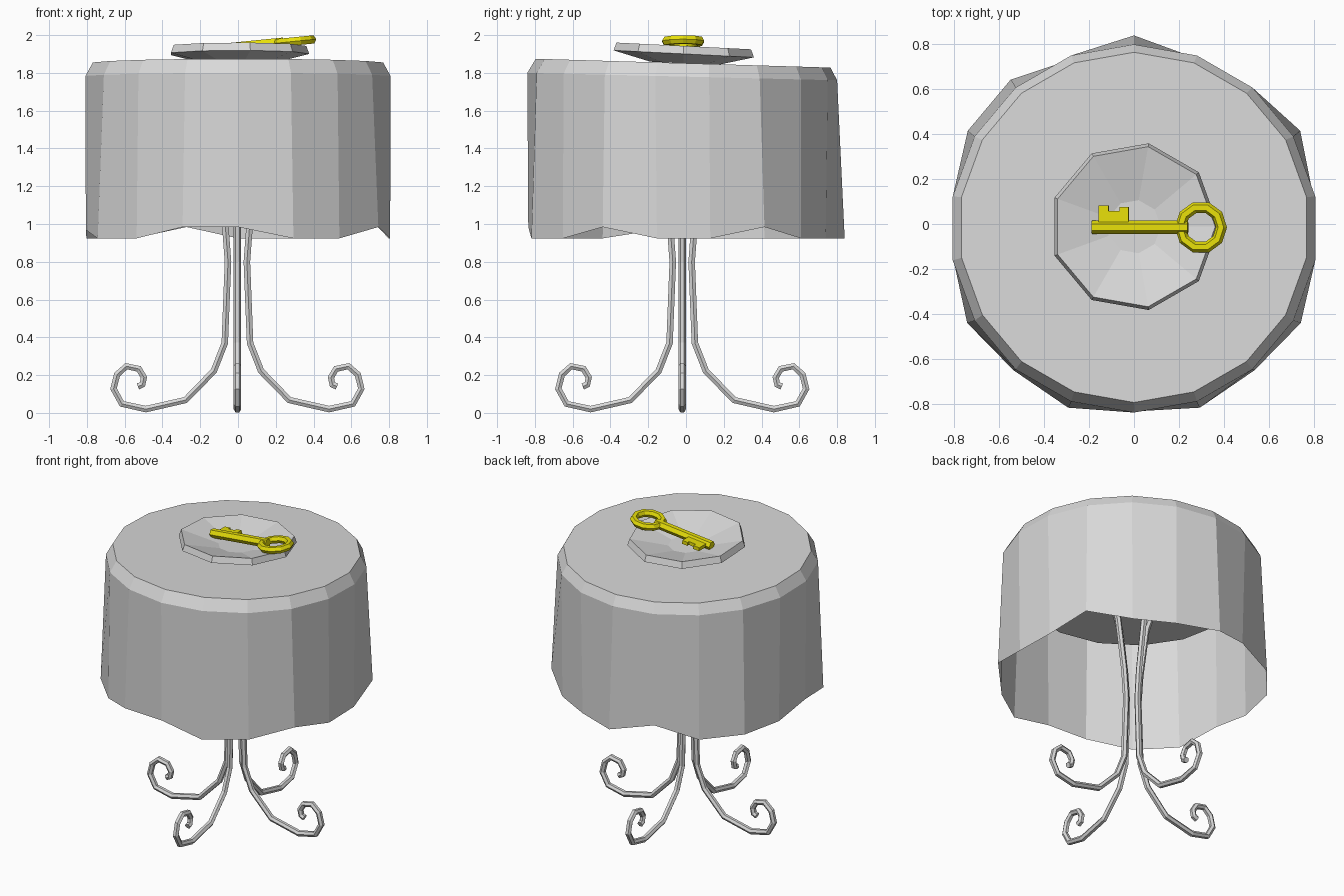
import bpy, bmesh, math
from mathutils import Matrix, Vector

cube = bpy.data.objects.get("Cube")
if cube:
    bpy.data.objects.remove(cube)


def material(name, rgb):
    m = bpy.data.materials.new(name)
    m.use_nodes = True
    m.diffuse_color = (*rgb, 1)
    m.node_tree.nodes["Principled BSDF"].inputs["Base Color"].default_value = (*rgb, 1)
    return m


GREY = material("soft grey", (0.69, 0.69, 0.69))
GOLD = material("key yellow", (0.8, 0.74, 0.003))


def add(name, data, mat):
    obj = bpy.data.objects.new(name, data)
    data.materials.append(mat)
    bpy.context.collection.objects.link(obj)
    return obj


def mesh_object(name, bm, mat):
    bmesh.ops.recalc_face_normals(bm, faces=bm.faces)
    me = bpy.data.meshes.new(name)
    bm.to_mesh(me)
    bm.free()
    return add(name, me, mat)


def ring(bm, sides, radius, z, start=0, cy=0, tilt=0):
    """Regular ring of vertices, sloping down to the back by tilt."""
    verts = []
    for i in range(sides):
        a = math.radians(start) + math.tau * i / sides
        y = cy + radius * math.sin(a)
        verts.append(bm.verts.new((radius * math.cos(a), y, z - tilt * y)))
    return verts


def bridge(bm, a, b):
    n = len(a)
    for i in range(n):
        bm.faces.new((a[i], a[(i + 1) % n], b[(i + 1) % n], b[i]))


# Tablecloth: open shell with a wavy, uneven hem and a folded top edge
HEM_RADII = [.81, .855, .81, .80, .852, .795, .855, .855, .815,
             .818, .858, .835, .858, .823, .858, .835, .858, .818]
RAISED = {1: .06, 5: .06, 9: .045, 12: .06, 13: .06, 16: .06}
bm = bmesh.new()
hem = ring(bm, 18, 1, 0.924, 10)
for i, v in enumerate(hem):
    v.co.x *= HEM_RADII[i]
    v.co.y = v.co.y * HEM_RADII[i] - 0.012
    v.co.z += RAISED.get(i, 0)
fold = ring(bm, 18, 0.82, 1.78, 10, -0.02, 0.024)
top = ring(bm, 18, 0.78, 1.851, 10, -0.015, 0.03)
bridge(bm, hem, fold)
bridge(bm, fold, top)
bm.faces.new(top)
mesh_object("tablecloth", bm, GREY)

# Table top under the cloth
bm = bmesh.new()
low = ring(bm, 16, 0.7, 1.605, 0, -0.022)
high = ring(bm, 16, 0.7, 1.66, 0, -0.022)
bridge(bm, low, high)
bm.faces.new(low)
bm.faces.new(high)
mesh_object("table_top", bm, GREY)

# Four scrolled legs
LEG = [(.2, 1.605), (.115, 1.35), (.065, 1.0), (.05, .8), (.067, .37), (.125, .222),
       (.275, .068), (.485, .02), (.612, .048), (.656, .128), (.637, .203), (.588, .247),
       (.522, .233), (.495, .188), (.503, .15), (.527, .14)]
for i, side in enumerate(("left", "back", "right", "front")):
    curve = bpy.data.curves.new(side + "_leg", "CURVE")
    curve.dimensions = "3D"
    curve.bevel_depth = 0.02
    curve.bevel_resolution = 1
    curve.use_fill_caps = True
    spline = curve.splines.new("POLY")
    spline.use_smooth = False
    spline.points.add(len(LEG) - 1)
    for p, (r, z) in zip(spline.points, LEG):
        p.co = (r, 0, z, 1)
    leg = add(side + "_leg", curve, GREY)
    leg.location = (-0.003, -0.02, 0)
    leg.rotation_euler.z = i * math.pi / 2

# Shallow nine-sided dish
bm = bmesh.new()
profile = [(0.18, 1.85), (0.377, 1.9), (0.362, 1.942), (0.12, 1.88)]
rings = [ring(bm, 9, r, z, 0, -0.012, 0.05) for r, z in profile]
for a, b in zip(rings, rings[1:]):
    bridge(bm, a, b)
bm.faces.new(rings[0])
bm.faces.new(rings[-1])
mesh_object("dish", bm, GREY)

# Key, modelled flat along x and then leaned on the dish rim
LEAN = Matrix.Translation((0.298, -0.015, 1.967)) @ Matrix.Rotation(-0.1, 4, "Y")


def key_part(name, bm):
    mesh_object(name, bm, GOLD).matrix_world = LEAN


bm = bmesh.new()
shaft_pose = Matrix.Translation((-0.273, 0, 0)) @ Matrix.Rotation(math.pi / 2, 4, "Y")
bmesh.ops.create_cone(bm, cap_ends=True, segments=6, radius1=0.03, radius2=0.03,
                      depth=0.43, matrix=shaft_pose)
key_part("key_shaft", bm)

# Key bow: faceted ring
bm = bmesh.new()
loops = []
for i in range(10):
    turn = Matrix.Rotation(math.tau * i / 10, 4, "Z")
    loops.append([bm.verts.new(turn @ Vector((0.092 + 0.025 * math.cos(a), 0, 0.025 * math.sin(a))))
                  for a in (math.tau * k / 6 for k in range(6))])
for i in range(10):
    bridge(bm, loops[i - 1], loops[i])
key_part("key_bow", bm)

# Key bit: notched plate
bm = bmesh.new()
outline = [(-.458, 0), (-.458, .097), (-.413, .097), (-.413, .073), (-.363, .073),
           (-.363, .09), (-.323, .09), (-.323, 0)]
face = bm.faces.new([bm.verts.new((x, y, -0.012)) for x, y in outline])
extruded = bmesh.ops.extrude_face_region(bm, geom=[face])["geom"]
bmesh.ops.translate(bm, vec=(0, 0, 0.024),
                    verts=[g for g in extruded if isinstance(g, bmesh.types.BMVert)])
key_part("key_bit", bm)
